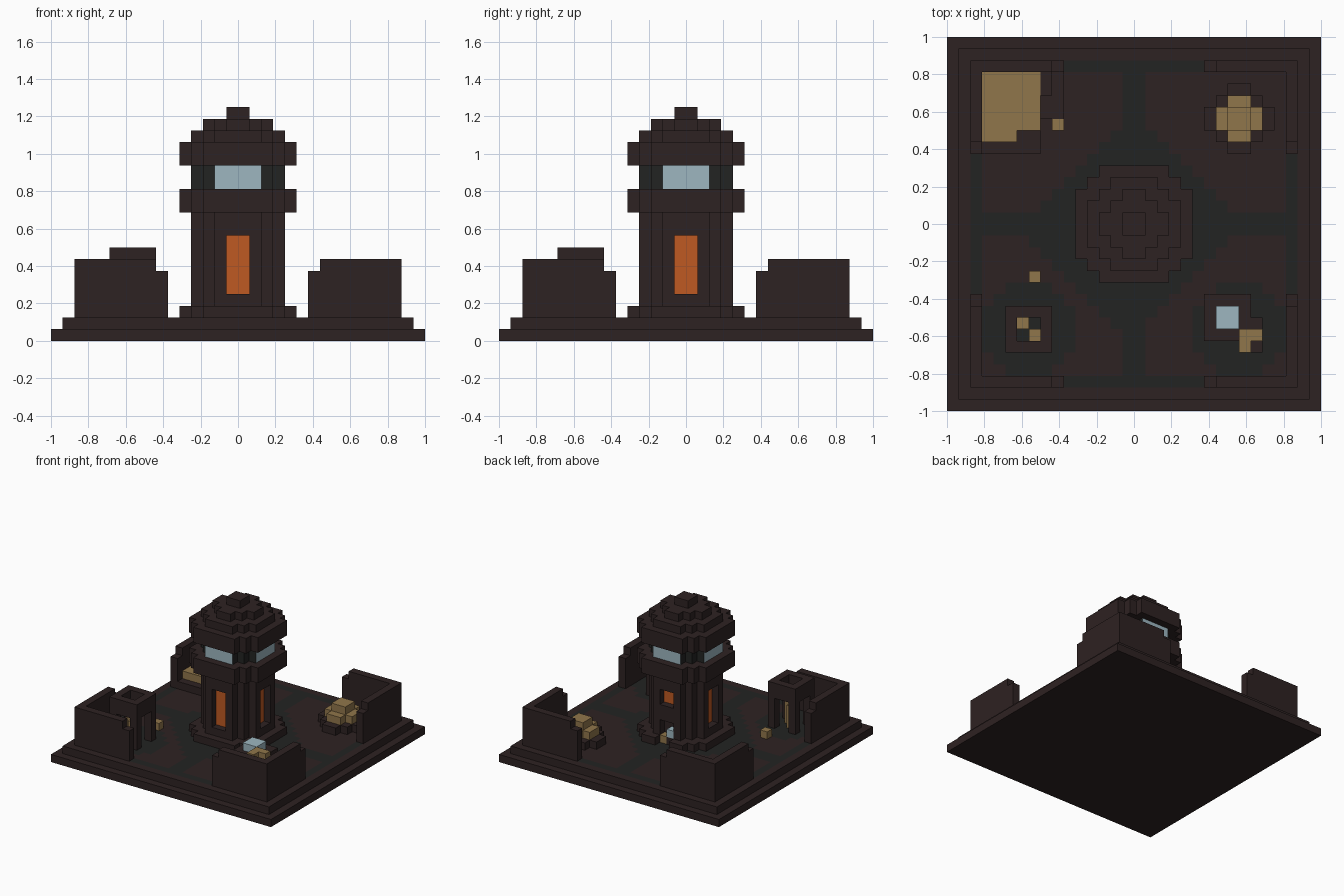
import bpy, bmesh
from mathutils import Vector

U = 1 / 16  # one block

cube = bpy.data.objects.get("Cube")
if cube:
    bpy.data.objects.remove(cube, do_unlink=True)


def make_material(name, r, g, b):
    m = bpy.data.materials.new(name)
    m.diffuse_color = (r, g, b, 1)
    m.use_nodes = True
    bsdf = next(n for n in m.node_tree.nodes if n.type == 'BSDF_PRINCIPLED')
    bsdf.inputs["Base Color"].default_value = (r, g, b, 1)
    return m


BROWN = make_material("dark brown stone", .027, .016, .016)
CHARCOAL = make_material("charcoal paving", .016, .017, .016)
TAN = make_material("tan rubble", .28, .18, .07)
ORANGE = make_material("orange glow", .52, .10, .016)
GLASS = make_material("pale blue glass", .34, .47, .53)


def finish(name, bm, *mats):
    bmesh.ops.recalc_face_normals(bm, faces=bm.faces)
    bmesh.ops.scale(bm, vec=(U, U, U), verts=bm.verts)
    mesh = bpy.data.meshes.new(name)
    bm.to_mesh(mesh)
    bm.free()
    for m in mats:
        mesh.materials.append(m)
    obj = bpy.data.objects.new(name, mesh)
    bpy.context.collection.objects.link(obj)
    return obj


def boxes(name, mat, *spans):
    """Blocks given as (x0, x1, y0, y1, z0, z1) in block units."""
    bm = bmesh.new()
    for x0, x1, y0, y1, z0, z1 in spans:
        verts = bmesh.ops.create_cube(bm, size=1)["verts"]
        bmesh.ops.scale(bm, vec=(x1 - x0, y1 - y0, z1 - z0), verts=verts)
        mid = Vector((x0 + x1, y0 + y1, z0 + z1)) / 2
        bmesh.ops.translate(bm, vec=mid, verts=verts)
    return finish(name, bm, mat)


def disc(name, r, z0, z1, mats, cx=0, cy=0, rule=None):
    """Blocky round slab with stair-stepped corners."""
    quarter = [(r - 2, r), (r - 2, r - 1), (r - 1, r - 1), (r - 1, r - 2), (r, r - 2)]
    ring = []
    for _ in range(4):
        ring += quarter
        quarter = [(y, -x) for x, y in quarter]
    bm = bmesh.new()
    face = bm.faces.new([bm.verts.new((cx + x, cy + y, z0)) for x, y in ring])
    top = bmesh.ops.extrude_face_region(bm, geom=[face], use_keep_orig=True)["geom"]
    bmesh.ops.translate(bm, vec=(0, 0, z1 - z0),
                        verts=[v for v in top if isinstance(v, bmesh.types.BMVert)])
    if rule:
        for f in bm.faces:
            f.material_index = rule(f.calc_center_median())
    return finish(name, bm, *mats)


# Plinth
boxes("plinth_lower", BROWN, (-16, 16, -16, 16, 0, 1))
boxes("plinth_upper", BROWN, (-15, 15, -15, 15, 1, 2))


# Paved courtyard: paths, central diamond, round yards by the front corners
def paved(x, y):
    ax, ay = abs(x), abs(y)
    if max(ax, ay) > 13:
        return min(ax, ay) < 6
    yard = y < 0 and (ax - 9) ** 2 + (y + 9) ** 2 < 18
    return min(ax, ay) < 1 or ax + ay < 10 or yard


bm = bmesh.new()
bmesh.ops.create_grid(bm, x_segments=28, y_segments=28, size=14)
bmesh.ops.translate(bm, vec=(0, 0, 2.03), verts=bm.verts)
for f in bm.faces:
    c = f.calc_center_median()
    f.material_index = int(paved(c.x, c.y))
finish("courtyard_floor", bm, BROWN, CHARCOAL)


# Corner walls, lower by one block at their ends
def span(sign, a, b):
    return tuple(sorted((sign * a, sign * b)))


for sx, side in ((-1, "right"), (1, "left")):
    for sy, end in ((-1, "front"), (1, "back")):
        boxes(f"{end}_{side}_wall", BROWN,
              (*span(sx, 7, 14), *span(sy, 13, 14), 2, 7),
              (*span(sx, 6, 7), *span(sy, 13, 14), 2, 6),
              (*span(sx, 13, 14), *span(sy, 7, 13), 2, 7),
              (*span(sx, 13, 14), *span(sy, 6, 7), 2, 6))

# Tower
step = disc("tower_step", 5, 2, 3, [BROWN])
shaft = disc("tower_shaft", 4, 2, 11, [BROWN])
disc("tower_gallery", 5, 11, 13, [BROWN])
disc("lantern_room", 4, 13, 15, [CHARCOAL, GLASS],
     rule=lambda c: int(max(abs(c.x), abs(c.y)) > 3.9))
disc("roof_rim", 5, 15, 17, [BROWN])
disc("roof_middle", 4, 17, 18, [BROWN])
disc("roof_upper", 3, 18, 19, [BROWN])
boxes("roof_cap", BROWN, (-1, 1, -1, 1, 19, 20))

# Window niches and back doorway
cutter = boxes("niche_cutter", BROWN,
               (-1, 1, -6, -3, 4, 9), (3, 6, -1, 1, 4, 9), (-6, -3, -1, 1, 4, 9),
               (-1, 1, 3, 6, 7, 9), (-1, 1, 3, 6, 1.5, 5))
cutter.hide_render = True
for target in (step, shaft):
    mod = target.modifiers.new("niches", 'BOOLEAN')
    mod.operation = 'DIFFERENCE'
    mod.solver = 'EXACT'
    mod.object = cutter
    bpy.context.view_layer.objects.active = target
    bpy.ops.object.modifier_apply(modifier=mod.name)
bpy.data.objects.remove(cutter, do_unlink=True)
# The step stays solid under the shaft, so its doorway only opens the rim
boxes("tower_windows", ORANGE,
      (-1, 1, -3.1, -3, 4, 9), (3, 3.1, -1, 1, 4, 9),
      (-3.1, -3, -1, 1, 4, 9), (-1, 1, 3, 3.1, 7, 9))
boxes("doorway_rubble", TAN, (0, 1, 3, 4, 2, 3))
boxes("doorway_sill", BROWN, (-1, 0, 3, 4, 2, 3))
boxes("doorway_crystal", GLASS, (-1, 0, 3, 4, 3, 4))

# Open hut at the front right: four posts carrying a ring of lintels
posts = [(x, x + 1, y, y + 1, 2, 6) for x in (-11, -8) for y in (-11, -8)]
boxes("hut_posts", BROWN, *posts)
boxes("hut_lintels", BROWN,
      (-11, -7, -11, -10, 6, 8), (-11, -7, -8, -7, 6, 8),
      (-11, -10, -10, -8, 6, 8), (-8, -7, -10, -8, 6, 8))
boxes("hut_stores", TAN, (-10, -9, -9, -8, 2, 5), (-9, -8, -10, -9, 2, 5))
boxes("loose_block_front", TAN, (-9, -8, -5, -4, 2, 3))

# Water tank at the front left
boxes("tank_body", BROWN, (6, 10, -10, -6, 2, 5))
boxes("tank_water", GLASS, (7, 9, -9, -7, 5, 6))
boxes("tank_buttress", BROWN, (9, 11, -11, -8, 2, 4.97))
boxes("tank_rubble", TAN, (9, 11, -10, -9, 5, 6), (9, 10, -11, -10, 5, 6))

# Stepped mound at the back left
disc("mound_base", 3, 2, 3, [BROWN], 9, 9)
boxes("mound_middle", TAN, (7, 11, 8, 10, 3, 4), (8, 10, 7, 8, 3, 4), (8, 10, 10, 11, 3, 4))
boxes("mound_top", TAN, (8, 10, 8, 10, 4, 5))

# Rubble bed at the back right
boxes("bed_base", BROWN, (-13, -8, 6, 13, 2, 3), (-8, -6, 9, 13, 2, 3), (-8, -7, 11, 13, 3, 4))
boxes("bed_rubble", TAN, (-13, -8, 8, 13, 3, 4), (-13, -10, 7, 8, 3, 4))
boxes("loose_block_back", TAN, (-7, -6, 8, 9, 2, 3))
